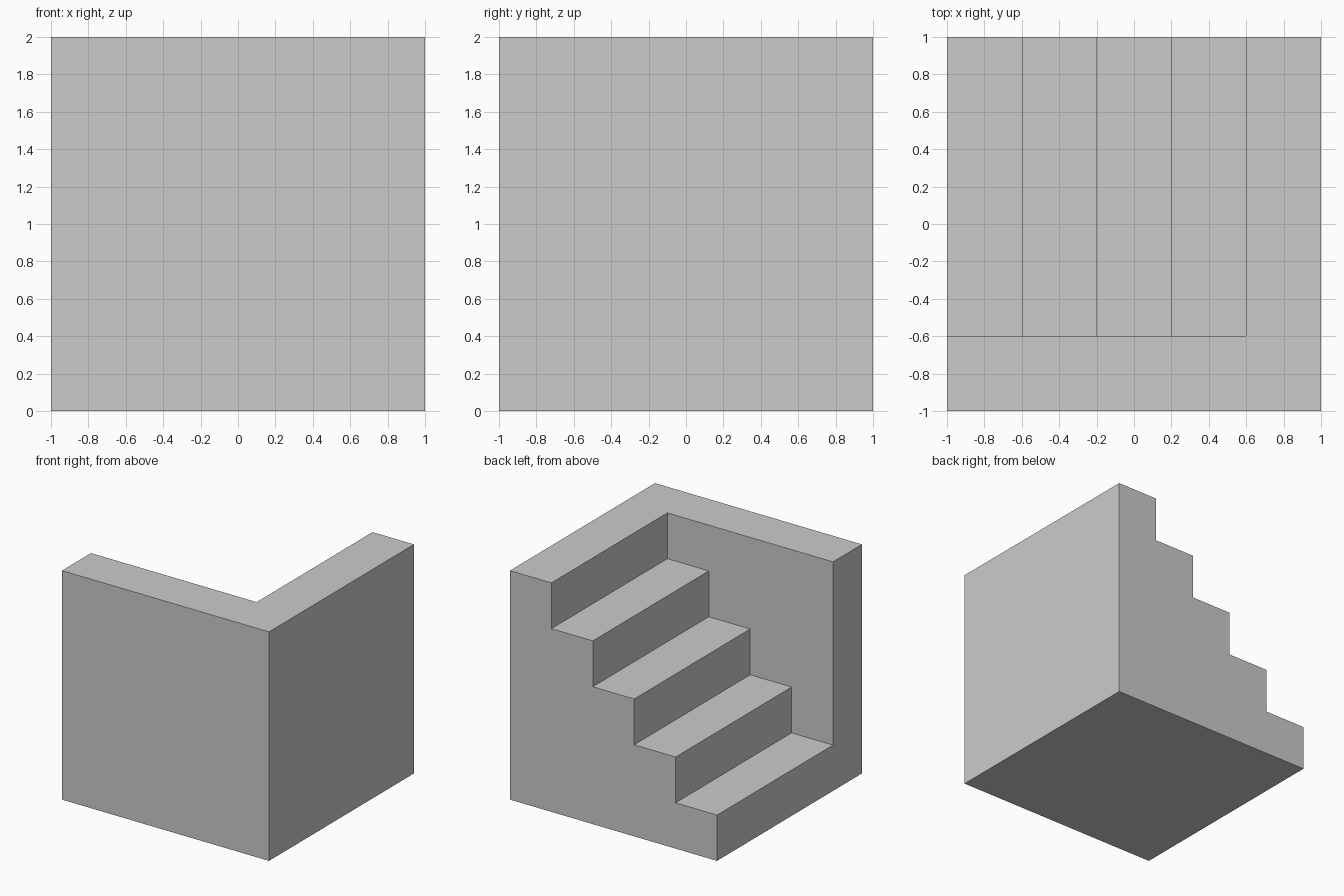
import bpy, bmesh

if "Cube" in bpy.data.objects:
    bpy.data.objects.remove(bpy.data.objects["Cube"])

STEPS = 5
RUN = 2 / STEPS      # tread depth and riser height
WALL_BACK = -0.6     # inner face of the front wall


def prism(name, profile, y0, y1):
    """Extrude an x-z profile along y."""
    bm = bmesh.new()
    face = bm.faces.new([bm.verts.new((x, y0, z)) for x, z in profile])
    ext = bmesh.ops.extrude_face_region(bm, geom=[face])
    verts = [v for v in ext["geom"] if isinstance(v, bmesh.types.BMVert)]
    bmesh.ops.translate(bm, verts=verts, vec=(0, y1 - y0, 0))
    bmesh.ops.recalc_face_normals(bm, faces=bm.faces)
    mesh = bpy.data.meshes.new(name)
    bm.to_mesh(mesh)
    bm.free()
    obj = bpy.data.objects.new(name, mesh)
    bpy.context.collection.objects.link(obj)
    return obj


# Solid block
block = prism("corner_stair_block", [(-1, 0), (1, 0), (1, 2), (-1, 2)], -1, 1)

# Stepped void above the treads, overshooting the block's open sides
void = [(-1.5, RUN)]
for i in range(1, STEPS):
    x = -1 + i * RUN
    void += [(x, i * RUN), (x, (i + 1) * RUN if i < STEPS - 1 else 2.5)]
void.append((-1.5, 2.5))
cutter = prism("stair_cutter", void, WALL_BACK, 1.5)

# Carve the stairs, then drop the cutter
mod = block.modifiers.new("carve_stairs", "BOOLEAN")
mod.operation = "DIFFERENCE"
mod.solver = "EXACT"
mod.object = cutter
bpy.context.view_layer.objects.active = block
bpy.ops.object.modifier_apply(modifier=mod.name)
bpy.data.objects.remove(cutter)
